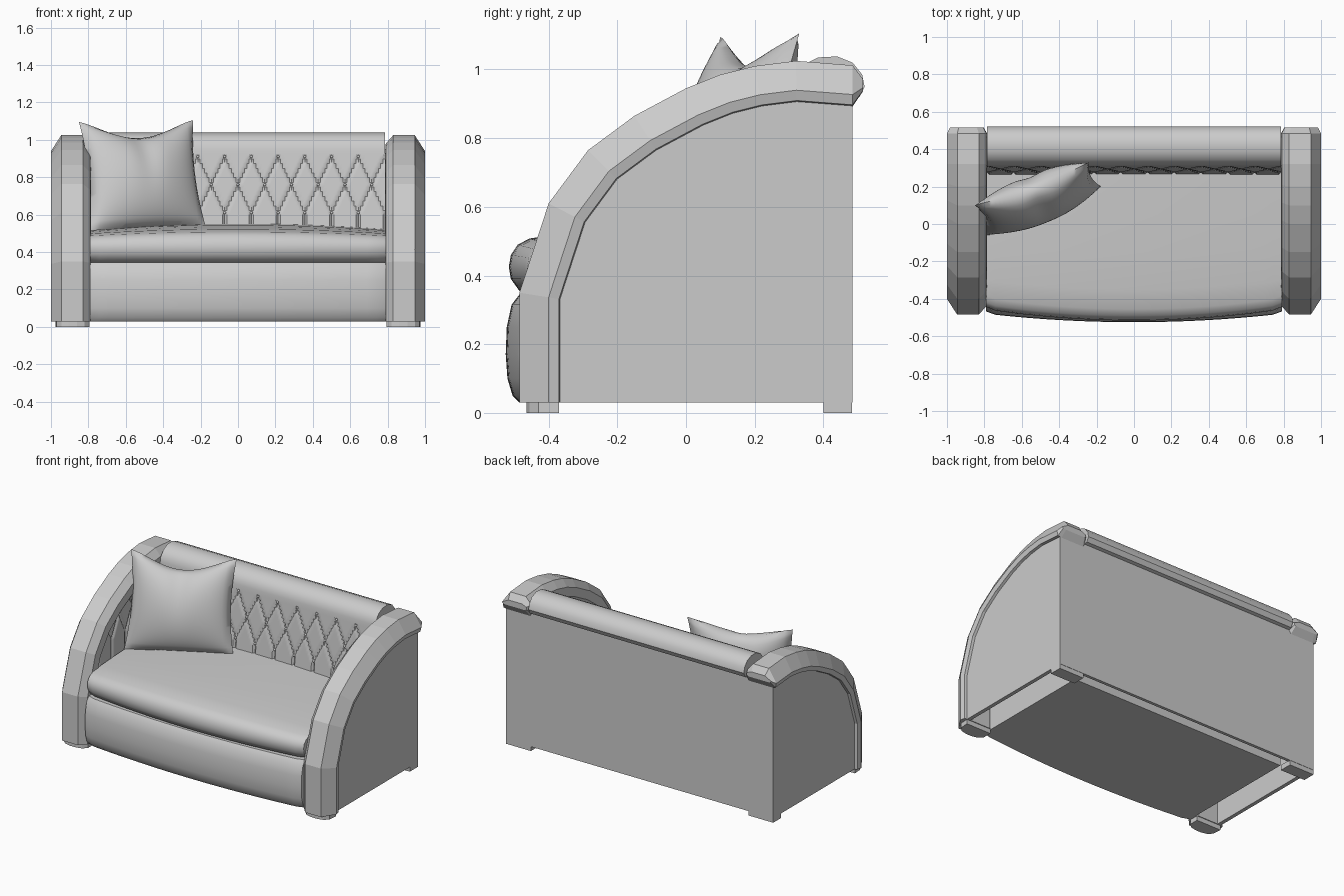
import bpy, bmesh, math
from mathutils import Vector

if "Cube" in bpy.data.objects:
    bpy.data.objects.remove(bpy.data.objects["Cube"])

P = 0.143  # tufting pitch


def loft(name, rings, closed=True, angle=None, mirror=False):
    """Skin a list of point rings; closed rings are also capped."""
    bm = bmesh.new()
    vs = [[bm.verts.new(p) for p in r] for r in rings]
    n = len(rings[0])
    for a, b in zip(vs, vs[1:]):
        for j in range(n if closed else n - 1):
            k = (j + 1) % n
            bm.faces.new((a[j], b[j], b[k], a[k]))
    if closed:
        bm.faces.new(vs[0])
        bm.faces.new(vs[-1])
        bmesh.ops.recalc_face_normals(bm, faces=bm.faces)
    return finish(name, bm, angle, mirror)


def finish(name, bm, angle=None, mirror=False):
    me = bpy.data.meshes.new(name)
    bm.to_mesh(me)
    bm.free()
    if angle:
        me.shade_smooth()
        me.set_sharp_from_angle(angle=math.radians(angle))
    ob = bpy.data.objects.new(name, me)
    bpy.context.collection.objects.link(ob)
    if mirror:
        ob.modifiers.new("Mirror", 'MIRROR')
    return ob


def interp(pts, y):
    for (y0, z0), (y1, z1) in zip(pts, pts[1:]):
        if y0 < y1 and y <= y1:
            return z0 + (z1 - z0) * max(0, (y - y0) / (y1 - y0))
    return pts[-1][1]


def tuft(s, z, width):
    """0 in the diamond grooves, 1 on the padding."""
    low = abs(math.cos(math.pi * s / P))
    if z < 0.61:
        m = low
    elif z > 0.91:
        m = low + (1 - low) * min(1, (z - 0.91) / 0.03)
    else:
        t = (z - 0.76) / 0.30
        m = min(abs(math.sin(math.pi * (s / P + t))), abs(math.sin(math.pi * (s / P - t))))
    return min(1, m * width) ** 0.6


# Arm outline (y, z) and its inward offsets
ARM = [(-0.485, 0.03), (-0.485, 0.35), (-0.4, 0.61), (-0.285, 0.765), (-0.15, 0.865),
       (0, 0.945), (0.1, 0.985), (0.2, 1.01), (0.32, 1.025), (0.485, 1.012)]


def offset(d):
    out = []
    for i, p in enumerate(ARM):
        p = Vector(p)
        a = (p - Vector(ARM[i - 1])).normalized() if i else Vector((0, 1))
        b = (Vector(ARM[i + 1]) - p).normalized() if i < len(ARM) - 1 else Vector((1, 0))
        if i == len(ARM) - 1:
            a = b
        t = (a + b).normalized()
        q = p + Vector((t.y, -t.x)) * d / max(0.5, t.dot(b))
        out.append((q.x, q.y))
    return out


# Faceted arm trim with a blunt back end
SECTION = [(0.80, 0.12), (0.787, 0.10), (0.79, 0.045), (0.83, 0), (0.945, 0),
           (1.0, 0.085), (0.992, 0.115), (0.965, 0.12)]
cols = [(x, offset(d)) for x, d in SECTION]
rings = [[(x, *c[i]) for x, c in cols] for i in range(len(ARM))]
rings.append([(0.89 + (x - 0.89) * 0.85, 0.515, 0.955 + (c[-1][1] - 0.955) * 0.3) for x, c in cols])
loft("arm_trim", rings, mirror=True)

# Flat outer side panels and back panel
outline = offset(0.10) + [(0.485, 0.03)]
loft("side_panel", [[(x, y, z) for y, z in outline] for x in (0.95, 0.975)], mirror=True)
loft("back_panel", [[(x, y, z) for y, z in ((0.465, 0.03), (0.485, 0.03), (0.485, 0.95), (0.465, 0.95))]
                    for x in (-0.975, 0.975)])

# Tufted inner arms
inner = offset(0.08)
rings = []
for i in range(101):
    y = 0.34 - 0.72 * i / 100
    top = max(0.46, interp(inner, y))
    ring = []
    for j in range(61):
        z = 0.42 + (top - 0.42) * j / 60
        ring.append((0.82 - 0.014 * tuft(y - 0.2, z, 2.5), y, z))
    rings.append(ring)
loft("inner_arm", rings, closed=False, angle=40, mirror=True)


# Tufted backrest with rolled top
def slope(z):
    return 0.265 + (z - 0.53) * 0.11


ROLL = [(0.312, 0.95), (0.318, 0.98), (0.345, 1.015), (0.385, 1.035), (0.44, 1.038), (0.485, 1.02),
        (0.513, 0.985), (0.52, 0.95), (0.505, 0.92), (0.475, 0.91)]
rings = []
for k in range(-66, 67):
    x = k * P / 12
    ring = []
    for j in range(43):
        z = 0.41 + 0.0125 * j
        ring.append((x, slope(z) + 0.012 * (1 - tuft(x, z, 4)), z))
    rings.append(ring + [(x, y, z) for y, z in ROLL])
loft("backrest", rings, angle=35)

# Buttons on the backrest
bm = bmesh.new()
for z, shift in ((0.91, 0.5), (0.76, 0), (0.61, 0.5)):
    for k in range(-5, 6):
        x = (k + shift) * P
        if abs(x) < 0.76:
            new = bmesh.ops.create_uvsphere(bm, u_segments=8, v_segments=6, radius=0.008)["verts"]
            bmesh.ops.translate(bm, verts=new, vec=(x, slope(z) + 0.006, z))
finish("buttons", bm, 60)


# Seat cushion and front base, bowed forward in plan
def bowed(name, profile, bow, crown):
    rings = []
    for i in range(33):
        u = -1 + i / 16
        end = 0.012 if abs(u) == 1 else 0
        rings.append([(0.79 * u, y + (bow * u * u + end) * min(1, max(0, -y / 0.45)),
                       z - crown * u * u * max(0, (z - 0.42) / 0.12)) for y, z in profile])
    loft(name, rings, angle=40)


bowed("seat_cushion", [(0.3, 0.34), (-0.45, 0.345), (-0.485, 0.355), (-0.51, 0.39), (-0.516, 0.425),
                       (-0.51, 0.46), (-0.49, 0.49), (-0.455, 0.508), (-0.35, 0.523),
                       (-0.15, 0.535), (0.05, 0.545), (0.3, 0.552)], 0.06, 0.028)
bowed("seat_base", [(0.4, 0.03), (-0.485, 0.03), (-0.505, 0.05), (-0.52, 0.1), (-0.525, 0.17),
                    (-0.522, 0.25), (-0.508, 0.315), (-0.485, 0.345), (0.4, 0.345)], 0.045, 0)

# Feet: rounded in front, square behind
front = [(0.795, -0.37), (0.795, -0.43), (0.82, -0.455), (0.86, -0.465), (0.905, -0.465),
         (0.945, -0.455), (0.97, -0.43), (0.975, -0.37)]
back = [(0.795, 0.4), (0.975, 0.4), (0.975, 0.483), (0.795, 0.483)]
for name, pts in (("front_foot", front), ("back_foot", back)):
    loft(name, [[(x, y, z) for x, y in pts] for z in (0, 0.035)], mirror=True)

# Throw pillow: puffed sheet between four corners, dented along its top edge
BL, BR = Vector((-0.79, -0.06, 0.515)), Vector((-0.175, 0.20, 0.545))
TL, TR = Vector((-0.85, 0.10, 1.095)), Vector((-0.24, 0.33, 1.105))
across, up = (BR - BL).normalized(), (TL - BL).normalized()
normal = across.cross(up).normalized()
bm = bmesh.new()
N = 28
for side in (1, -1):
    grid = []
    for i in range(N + 1):
        u = -1 + 2 * i / N
        row = []
        for j in range(N + 1):
            v = -1 + 2 * j / N
            s, t = (u + 1) / 2, (v + 1) / 2
            p = (BL * (1 - s) + BR * s) * (1 - t) + (TL * (1 - s) + TR * s) * t
            p -= up * 0.095 * t ** 2 * math.cos(u * math.pi / 2) ** 1.3
            p -= across * 0.025 * u * (1 - v * v)
            puff = ((1 - u * u) * (1 - v * v)) ** 0.55
            puff *= 1 - 0.25 * t ** 2 * math.exp(-(u / 0.2) ** 2)
            row.append(bm.verts.new(p + normal * side * 0.125 * puff))
        grid.append(row)
    for i in range(N):
        for j in range(N):
            f = (grid[i][j], grid[i + 1][j], grid[i + 1][j + 1], grid[i][j + 1])
            bm.faces.new(f if side == 1 else f[::-1])
bmesh.ops.remove_doubles(bm, verts=bm.verts, dist=0.0005)
finish("throw_pillow", bm, 60)
